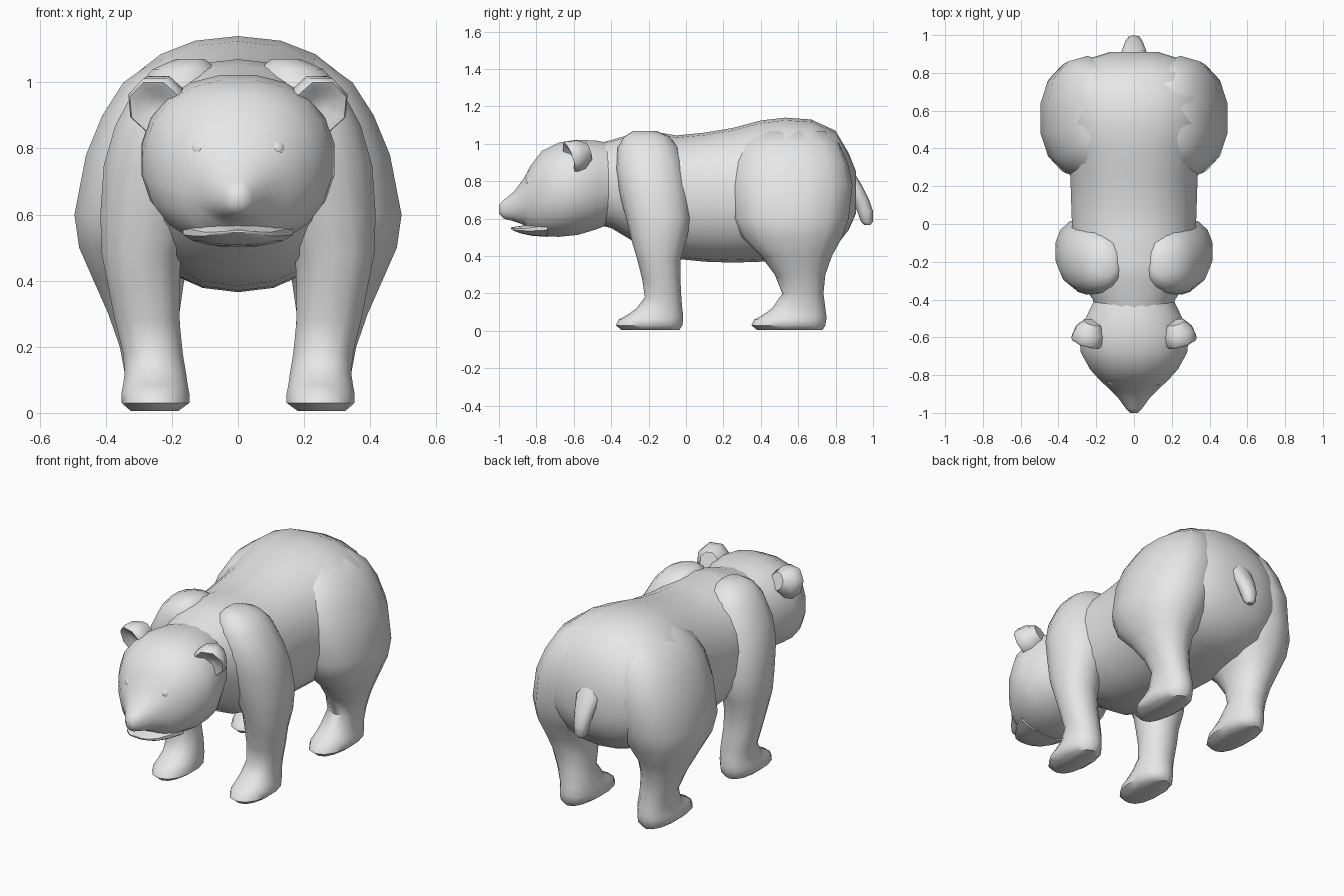
import bpy, bmesh, math
from mathutils import Vector, Matrix

fur = bpy.data.materials.new("grey fur")
fur.diffuse_color = (0.8, 0.8, 0.8, 1)


def finish(name, bm, angle=50):
    bmesh.ops.recalc_face_normals(bm, faces=bm.faces[:])
    me = bpy.data.meshes.new(name)
    bm.to_mesh(me)
    bm.free()
    me.materials.append(fur)
    ob = bpy.data.objects.new(name, me)
    bpy.context.collection.objects.link(ob)
    bpy.ops.object.select_all(action='DESELECT')
    ob.select_set(True)
    bpy.context.view_layer.objects.active = ob
    bpy.ops.object.shade_smooth_by_angle(angle=math.radians(angle))
    return ob


def oval(n, power):
    """Unit rounded section, n points."""
    pts = []
    for i in range(n):
        a = 2 * math.pi * (i + 0.5) / n
        c, s = math.cos(a), math.sin(a)
        pts.append((math.copysign(abs(c) ** (2 / power), c),
                    math.copysign(abs(s) ** (2 / power), s)))
    return pts


def loft(name, rings, angle=50):
    """Skin a list of equally sized point rings and cap both ends."""
    bm = bmesh.new()
    loops = [[bm.verts.new(p) for p in r] for r in rings]
    n = len(loops[0])
    for a, b in zip(loops, loops[1:]):
        for i in range(n):
            j = (i + 1) % n
            bm.faces.new((a[i], a[j], b[j], b[i]))
    bm.faces.new(loops[0])
    bm.faces.new(loops[-1])
    return finish(name, bm, angle)


def along_y(name, rows, n=18, power=2.2):
    """Rows: y, bottom z, top z, half width."""
    return loft(name, [[(u * w, y, (b + t) / 2 + v * (t - b) / 2)
                        for u, v in oval(n, power)] for y, b, t, w in rows])


def along_z(name, rows, side=1, n=14, power=2.2):
    """Rows: z, inner x, outer x, front y, back y."""
    return loft(name, [[(side * ((i + o) / 2 + u * (o - i) / 2),
                         (f + b) / 2 + v * (b - f) / 2, z)
                        for u, v in oval(n, power)] for z, i, o, f, b in rows])


# Torso with neck and rump
along_y("torso", [
    (-0.52, 0.58, 0.99, 0.19), (-0.40, 0.55, 1.02, 0.22), (-0.30, 0.49, 1.05, 0.29),
    (-0.20, 0.42, 1.07, 0.33), (-0.05, 0.385, 1.045, 0.33), (0.10, 0.37, 1.06, 0.335),
    (0.25, 0.365, 1.085, 0.34), (0.40, 0.37, 1.125, 0.37), (0.53, 0.385, 1.14, 0.41),
    (0.67, 0.405, 1.13, 0.41), (0.80, 0.45, 1.07, 0.35), (0.87, 0.54, 0.95, 0.26),
    (0.91, 0.63, 0.85, 0.13)], n=22)

# Head narrowing into the muzzle
along_y("head", [
    (-0.38, 0.58, 1.0, 0.20), (-0.48, 0.54, 1.02, 0.25), (-0.58, 0.51, 1.025, 0.295),
    (-0.68, 0.50, 1.01, 0.285), (-0.77, 0.505, 0.965, 0.235), (-0.835, 0.525, 0.88, 0.175),
    (-0.865, 0.565, 0.82, 0.14), (-0.92, 0.585, 0.745, 0.085), (-0.975, 0.60, 0.70, 0.045),
    (-1.0, 0.625, 0.675, 0.022)], n=20)

# Lower jaw, leaving the mouth open
along_y("lower_jaw", [
    (-0.74, 0.503, 0.60, 0.17), (-0.82, 0.508, 0.58, 0.135), (-0.88, 0.52, 0.562, 0.10),
    (-0.92, 0.535, 0.556, 0.06), (-0.935, 0.545, 0.553, 0.03)], n=14)

# Tail
along_z("tail", [
    (0.86, -0.04, 0.04, 0.83, 0.89), (0.78, -0.07, 0.07, 0.85, 0.94),
    (0.70, -0.055, 0.055, 0.89, 0.98), (0.64, -0.045, 0.045, 0.915, 1.0),
    (0.585, -0.035, 0.035, 0.935, 1.0), (0.565, -0.018, 0.018, 0.955, 0.985)], n=10)

# Shared foot shape: z, inner x, outer x, front and back relative to the heel
foot = [(0.12, 0.155, 0.345, -0.25, 0), (0.085, 0.15, 0.35, -0.30, 0.005),
        (0.06, 0.145, 0.355, -0.345, 0.005), (0.03, 0.145, 0.355, -0.36, 0),
        (0.005, 0.18, 0.325, -0.33, -0.015)]

for side, tag in ((1, "left"), (-1, "right")):
    # Front leg with shoulder
    along_z("front_leg_" + tag, [
        (1.07, 0.10, 0.19, -0.28, -0.16), (1.04, 0.06, 0.26, -0.33, -0.09),
        (0.98, 0.05, 0.315, -0.365, -0.04), (0.87, 0.05, 0.375, -0.375, -0.005),
        (0.75, 0.06, 0.41, -0.36, 0.015), (0.60, 0.12, 0.42, -0.32, 0.03),
        (0.48, 0.17, 0.415, -0.29, 0.0), (0.38, 0.175, 0.395, -0.26, -0.03),
        (0.28, 0.175, 0.375, -0.235, -0.03), (0.18, 0.165, 0.35, -0.22, -0.025)]
        + [(z, i, o, f - 0.015, b - 0.02) for z, i, o, f, b in foot], side)

    # Hind leg with haunch
    along_z("hind_leg_" + tag, [
        (1.07, 0.08, 0.25, 0.40, 0.74), (1.00, 0.04, 0.35, 0.30, 0.82),
        (0.90, 0.03, 0.415, 0.25, 0.865), (0.78, 0.03, 0.465, 0.235, 0.89),
        (0.60, 0.05, 0.50, 0.25, 0.87), (0.50, 0.10, 0.485, 0.30, 0.835),
        (0.40, 0.16, 0.44, 0.40, 0.78), (0.30, 0.175, 0.395, 0.475, 0.745),
        (0.20, 0.17, 0.36, 0.515, 0.735)]
        + [(z, i, o, f + 0.71, b + 0.745) for z, i, o, f, b in foot], side)

    # Cupped ear: back, bulge, rim, inner hollow
    normal = Vector((0.25 * side, -0.9, -0.3)).normalized()
    turn = normal.to_track_quat('Z', 'Y')
    centre = Vector((0.24 * side, -0.595, 0.935))
    loft("ear_" + tag, [[centre + turn @ Vector((r * u, r * v, h)) for u, v in oval(8, 2)]
                        for h, r in ((-0.08, 0.05), (-0.03, 0.085), (0.02, 0.094),
                                     (0.035, 0.085), (0.03, 0.065), (0.01, 0.03))], 40)

    # Eyeball and the lid ring around it
    gaze = Vector((0.4 * side, -0.85, 0.25)).normalized()
    turn = gaze.to_track_quat('Z', 'Y')
    eye = Vector((0.116 * side, -0.828, 0.797))
    bm = bmesh.new()
    bmesh.ops.create_uvsphere(bm, u_segments=10, v_segments=8, radius=0.028,
                              matrix=Matrix.Translation(eye))
    finish("eye_" + tag, bm)
    loft("eyelid_" + tag, [[eye + turn @ Vector((r * u, r * v, h)) for u, v in oval(10, 2)]
                           for h, r in ((-0.03, 0.045), (0.006, 0.036), (0.01, 0.03),
                                        (0.0, 0.02))], 40)
